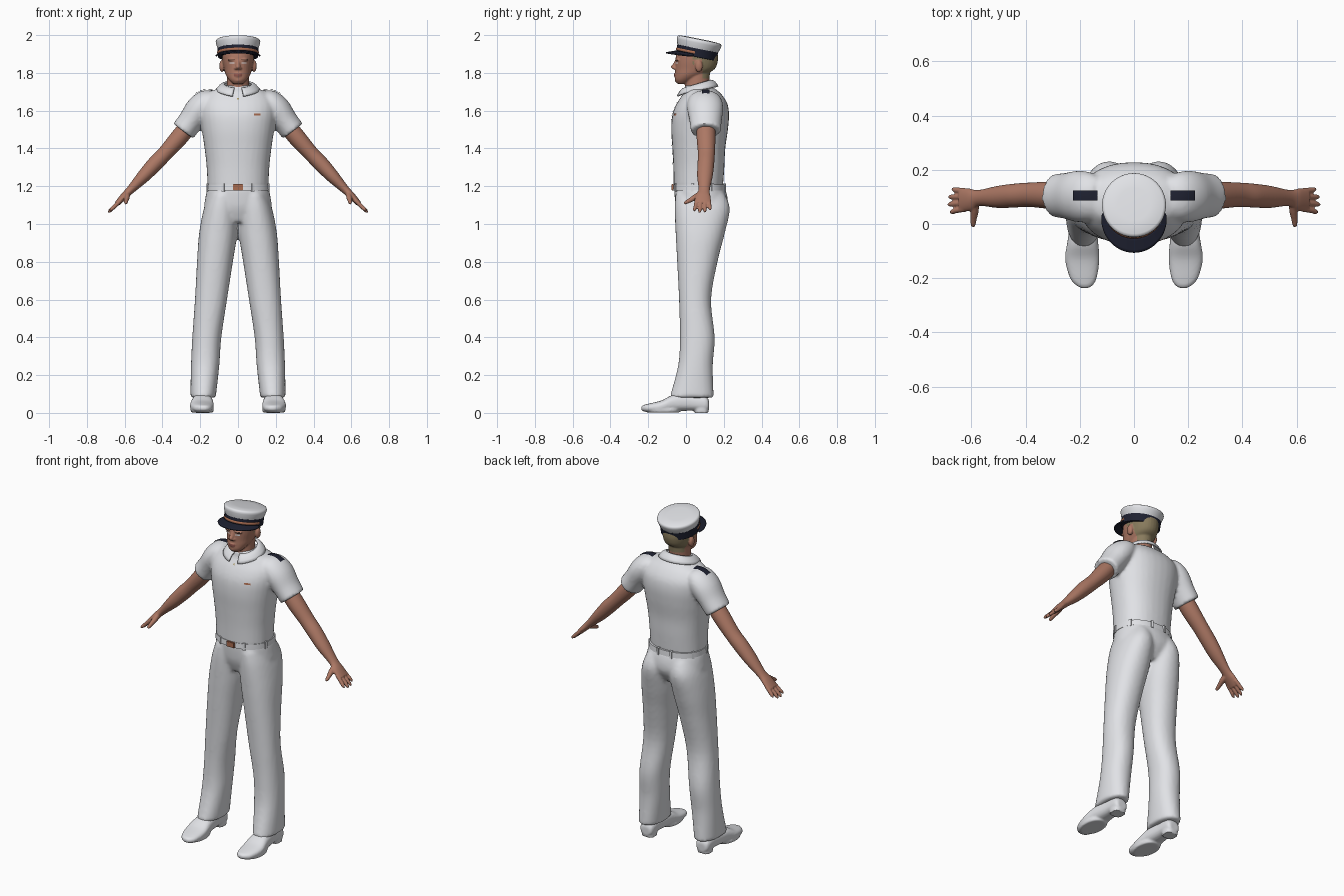
import bpy, bmesh, math
from mathutils import Vector, Matrix
from mathutils.bvhtree import BVHTree

if "Cube" in bpy.data.objects:
    bpy.data.objects.remove(bpy.data.objects["Cube"])


def material(name, *rgb):
    m = bpy.data.materials.new(name)
    m.use_nodes = True
    m.diffuse_color = (*rgb, 1)
    bsdf = m.node_tree.nodes["Principled BSDF"]
    bsdf.inputs["Base Color"].default_value = (*rgb, 1)
    bsdf.inputs["Roughness"].default_value = 0.7
    return m


WHITE = material("white cloth", 0.75, 0.76, 0.79)
SKIN = material("skin", 0.42, 0.19, 0.13)
HAIR = material("khaki hair", 0.25, 0.2, 0.11)
NAVY = material("navy", 0.013, 0.015, 0.03)
GOLD = material("gold", 0.42, 0.33, 0.14)
COPPER = material("copper", 0.4, 0.15, 0.08)
DARK = material("dark brown", 0.06, 0.03, 0.02)
LIP = material("lip", 0.3, 0.1, 0.08)
X, Y, Z = Vector((1, 0, 0)), Vector((0, 1, 0)), Vector((0, 0, 1))


def tube(bm, rows, axis=None, side=Y, power=2, sx=1, n=32, sub=5):
    """Closed loft through rows of (x, y, z, radius, radius along side)."""
    rows = [Vector(r) for r in rows]
    pts = []
    for i in range(len(rows) - 1):
        p0, p1, p2, p3 = (rows[min(max(k, 0), len(rows) - 1)] for k in range(i - 1, i + 3))
        for s in range(sub):
            t = s / sub
            pts.append(p1 + (p2 - p0) * t / 2 + (p0 * 2 - p1 * 5 + p2 * 4 - p3) * t * t / 2
                       + (p1 * 3 - p0 - p2 * 3 + p3) * t ** 3 / 2)
    pts.append(rows[-1])
    rings = []
    for i, p in enumerate(pts):
        c = Vector(p[:3])
        tan = axis or (Vector(pts[min(i + 1, len(pts) - 1)][:3])
                       - Vector(pts[max(i - 1, 0)][:3])).normalized()
        b = (side - tan * side.dot(tan)).normalized()
        a = b.cross(tan)
        ring = []
        for k in range(n):
            w = 2 * math.pi * k / n
            u, v = (math.copysign(abs(q) ** (2 / power), q) for q in (math.cos(w), math.sin(w)))
            q = c + a * u * p[3] + b * v * p[4]
            ring.append(bm.verts.new((q.x * sx, q.y, q.z)))
        rings.append(ring)
    for r, s in zip(rings, rings[1:]):
        for k in range(n):
            bm.faces.new((r[k], r[(k + 1) % n], s[(k + 1) % n], s[k]))
    bm.faces.new(rings[0])
    bm.faces.new(rings[-1])


def ball(bm, centre, size):
    bmesh.ops.create_icosphere(bm, subdivisions=3, radius=1,
                               matrix=Matrix.Translation(centre) @ Matrix.Diagonal((*size, 1)))


def grid(bm, f, nu, nv):
    """Sheet of nu x nv cells through the points f(u, v)."""
    vs = [[bm.verts.new(f(i / nu, j / nv)) for j in range(nv + 1)] for i in range(nu + 1)]
    return [bm.faces.new((vs[i][j], vs[i + 1][j], vs[i + 1][j + 1], vs[i][j + 1]))
            for i in range(nu) for j in range(nv)]


def finish(bm, name, *mats, voxel=0, smooth=4, thick=0, recalc=True):
    if recalc:
        bmesh.ops.recalc_face_normals(bm, faces=bm.faces)
    me = bpy.data.meshes.new(name)
    bm.to_mesh(me)
    bm.free()
    ob = bpy.data.objects.new(name, me)
    bpy.context.collection.objects.link(ob)
    if voxel:  # fuse overlapping volumes into one skin
        r = ob.modifiers.new("fuse", "REMESH")
        r.mode, r.voxel_size = "VOXEL", voxel
        s = ob.modifiers.new("soften", "SMOOTH")
        s.factor, s.iterations = 0.5, smooth
        dg = bpy.context.evaluated_depsgraph_get()
        me = bpy.data.meshes.new_from_object(ob.evaluated_get(dg))
        ob.modifiers.clear()
        ob.data = me
        me.name = name
    if thick:
        ob.modifiers.new("thickness", "SOLIDIFY").thickness = thick
    me.materials.clear()
    for m in mats:
        me.materials.append(m)
    for p in me.polygons:
        p.use_smooth = True
    me.set_sharp_from_angle(angle=math.radians(45))
    return ob


def surface(ob):
    return BVHTree.FromPolygons([v.co for v in ob.data.vertices],
                                [p.vertices[:] for p in ob.data.polygons])


def patch(name, tree, origin, u, v, d, mats, nu=8, nv=3, rule=None, lift=0.003):
    """Thin plate laid onto a surface by projecting a grid along d."""
    bm = bmesh.new()

    def f(i, j):
        p = Vector(origin) + u * i + v * j
        hit, nor, _, _ = tree.ray_cast(p, d)
        return hit - d * lift if hit else p
    for k, face in enumerate(grid(bm, f, nu, nv)):
        face.normal_update()
        if face.normal.dot(d) > 0:
            face.normal_flip()
        face.material_index = rule(k // nv, k % nv) if rule else 0
    return finish(bm, name, *mats, recalc=False)


# Trousers: pelvis and two legs fused
bm = bmesh.new()
tube(bm, [(0, .075, 1.01, .15, .1), (0, .083, 1.08, .178, .135), (0, .08, 1.14, .173, .14),
          (0, .071, 1.195, .162, .133)], Z, power=2.2)
for sx in (1, -1):
    tube(bm, [(.185, .03, .08, .067, .117), (.174, .05, .25, .075, .092), (.165, .06, .4, .077, .092),
              (.143, .048, .6, .085, .085), (.122, .06, .8, .095, .107), (.105, .075, .95, .101, .13),
              (.091, .086, 1.08, .09, .146), (.08, .075, 1.16, .07, .13)], Z, power=2.2, sx=sx)
finish(bm, "trousers", WHITE, voxel=.011)

# Shirt: torso and short sleeves fused
bm = bmesh.new()
tube(bm, [(0, .065, 1.19, .161, .13), (0, .068, 1.3, .166, .135), (0, .068, 1.4, .177, .14),
          (0, .072, 1.5, .192, .15), (0, .078, 1.58, .203, .15), (0, .085, 1.64, .2, .133),
          (0, .085, 1.69, .165, .1), (0, .07, 1.72, .1, .078), (0, .062, 1.735, .07, .066)], Z, power=2.25)
for sx in (1, -1):
    tube(bm, [(.13, .1, 1.675, .04, .07), (.165, .1, 1.65, .064, .09), (.205, .102, 1.608, .073, .095),
              (.25, .104, 1.545, .067, .085), (.29, .105, 1.492, .066, .08)], sx=sx)
shirt = finish(bm, "shirt", WHITE, voxel=.01)
cloth = surface(shirt)

# Shirt trim: placket, buttons, ribbon and shoulder boards
patch("placket", cloth, (-.014, -.4, 1.215), X * .028, Z * .47, Y, [WHITE], 2, 24)
for k in range(6):
    z = 1.66 - k * .075
    patch("button", cloth, (-.004, -.4, z), X * .008, Z * .008, Y, [GOLD if k < 1 else WHITE], 2, 2, lift=.006)
patch("ribbon", cloth, (.085, -.4, 1.575), X * .035, Z * .01, Y, [COPPER, GOLD], 6, 1, lambda i, j: i % 2)
for sx, side in ((1, "left"), (-1, "right")):
    patch(side + "_shoulder_board", cloth, (sx * .135, .086, 1.9), X * sx * .09, Y * .038, -Z,
          [NAVY, GOLD], 14, 5, lambda i, j: int(i in (9, 11, 13) or (i > 7 and j == 2)), lift=.006)

# Collar: folded sheet, open at the front
bm = bmesh.new()


def collar(u, v):
    t = math.radians(14 + 332 * u)
    back = (1 - math.cos(t)) / 2
    point = max(0, math.cos(t)) ** 4
    r = .07 + .036 * v
    z = 1.722 + .042 * back - v * (.034 + .012 * point) + .01 * math.sin(math.pi * v)
    return (r * math.sin(t) * (1.03 + .1 * v), .06 - (r + .006 * v) * math.cos(t), z)


grid(bm, collar, 40, 5)
finish(bm, "collar", WHITE, thick=.008)

# Belt, loops and buckle
bm = bmesh.new()
tube(bm, [(0, .07, 1.178, .166, .139), (0, .07, 1.21, .165, .137)], Z, power=2.25, n=64, sub=1)
belt = finish(bm, "belt", WHITE)
bm = bmesh.new()
for deg in (28, 75, 120, 165, 195, 240, 285, 332):
    t = math.radians(deg)
    place = Matrix.Translation((.163 * math.sin(t), .07 - .137 * math.cos(t), 1.194)) @ Matrix.Rotation(t, 4, "Z")
    bmesh.ops.create_cube(bm, size=1, matrix=place @ Matrix.Diagonal((.014, .018, .042, 1)))
finish(bm, "belt_loops", WHITE)
bm = bmesh.new()
bmesh.ops.create_cube(bm, size=1, matrix=Matrix.Translation((0, -.07, 1.194)) @ Matrix.Diagonal((.052, .012, .034, 1)))
bmesh.ops.bevel(bm, geom=bm.edges[:], offset=.003, segments=2, affect="EDGES")
finish(bm, "buckle", COPPER)

for sx, side in ((1, "left"), (-1, "right")):
    # Arm with hand, fingers and thumb fused
    bm = bmesh.new()
    tube(bm, [(.23, .104, 1.56, .045, .05), (.31, .106, 1.46, .047, .05), (.385, .108, 1.375, .041, .045),
              (.44, .105, 1.318, .041, .044), (.5, .1, 1.253, .035, .041), (.57, .096, 1.18, .022, .03),
              (.605, .09, 1.145, .019, .041), (.64, .088, 1.108, .014, .044)], sx=sx, sub=6)
    for k, tip in enumerate((.008, .0, .002, .014)):
        y = .055 + k * .0225
        end = .686 - tip
        tube(bm, [(.622, y, 1.125, .011, .0105), (.655, y * 1.1 - .01, 1.092, .011, .0105),
                  (end - .008, y * 1.22 - .022, 1.07 + tip, .0095, .009),
                  (end, y * 1.25 - .025, 1.06 + tip, .004, .004)], sx=sx, n=12)
    tube(bm, [(.585, .085, 1.16, .013, .02), (.588, .05, 1.142, .015, .016), (.592, .02, 1.125, .012, .012),
              (.594, -.004, 1.112, .009, .009), (.595, -.01, 1.108, .004, .004)], side=Z, sx=sx, n=14)
    finish(bm, side + "_arm", SKIN, voxel=.0042, smooth=3)

    # Shoe with a low heel
    bm = bmesh.new()
    tube(bm, [(.186, .122, .04, .026, .022), (.186, .105, .048, .042, .038), (.187, .03, .055, .046, .043),
              (.189, -.06, .053, .056, .045), (.191, -.13, .035, .063, .031), (.187, -.2, .026, .049, .022),
              (.183, -.228, .025, .028, .015), (.182, -.237, .025, .01, .006)], Y, Z, 2.5, sx)
    tube(bm, [(.186, .082, 0, .04, .037), (.186, .082, .03, .041, .039)], Z, Y, 2.6, sx)
    tube(bm, [(.19, -.12, .002, .058, .085), (.19, -.12, .02, .062, .095)], Z, Y, 2.2, sx)
    finish(bm, side + "_shoe", WHITE, voxel=.006, smooth=2)

# Head: skull, neck, nose, brow, lips and ears fused, hair chosen by position
bm = bmesh.new()
tube(bm, [(0, -.02, 1.742, .026, .026), (0, -.008, 1.762, .047, .05), (0, .02, 1.79, .065, .078),
          (0, .047, 1.82, .074, .104), (0, .056, 1.86, .082, .112), (0, .058, 1.9, .084, .11),
          (0, .06, 1.93, .078, .1)], Z, power=2.15)
tube(bm, [(0, .062, 1.65, .07, .07), (0, .058, 1.72, .06, .064), (0, .062, 1.81, .058, .066)], Z)
tube(bm, [(0, -.05, 1.868, .008, .008), (0, -.057, 1.85, .01, .01), (0, -.065, 1.832, .013, .016),
          (0, -.055, 1.818, .015, .012)], Z, n=16)
ball(bm, (0, -.054, 1.793), (.022, .011, .005))
ball(bm, (0, -.053, 1.783), (.019, .011, .005))
ball(bm, (0, -.042, 1.762), (.022, .018, .014))
for sx in (1, -1):
    ball(bm, (sx * .03, -.043, 1.869), (.026, .014, .007))
    ball(bm, (sx * .012, -.057, 1.824), (.008, .012, .007))
    ball(bm, (sx * .085, .068, 1.836), (.014, .02, .032))
head = finish(bm, "head", SKIN, HAIR, voxel=.0045, smooth=3)
for p in head.data.polygons:
    c = p.center
    ear = abs(c.x) > .081 and c.y < .09 and c.z < 1.87
    if not ear and c.z > 1.772 and (c.y > .088 or (c.z > 1.845 and c.y > .035)):
        p.material_index = 1
face = surface(head)

# Painted face details
for sx, side in ((1, "left"), (-1, "right")):
    patch(side + "_eye", face, (sx * .018, -.3, 1.849), X * sx * .026, Z * .007, Y, [WHITE, DARK],
          6, 3, lambda i, j: int(i in (2, 3) or j == 2), lift=.0015)
    patch(side + "_eyebrow", face, (sx * .015, -.3, 1.867), X * sx * .034, Z * .005, Y, [DARK], 6, 1, lift=.0015)
patch("lips", face, (-.02, -.3, 1.78), X * .04, Z * .016, Y, [LIP], 8, 4, lift=.001)


# Cap: tilted crown, band, strap and visor
def capped(name, f, nu, nv, mat, thick=0):
    bm = bmesh.new()
    grid(bm, f, nu, nv)
    bmesh.ops.remove_doubles(bm, verts=bm.verts, dist=1e-5)
    ob = finish(bm, name, mat, thick=thick)
    ob.location = (0, .072, 1.977)
    ob.rotation_euler = (-.2, 0, 0)


def turned(profile, half=180):
    def f(u, v):
        r, z = profile[round(v * (len(profile) - 1))]
        t = math.radians(half * (2 * u - 1))
        return (r * math.sin(t), -r * 1.02 * math.cos(t), z)
    return f


crown = [(0, .003), (.06, .003), (.108, 0), (.115, -.004), (.118, -.011), (.117, -.02), (.111, -.04), (.106, -.054)]
capped("cap_crown", turned(crown), 56, len(crown) - 1, WHITE)
band = [(.1, -.046), (.108, -.05), (.107, -.094), (.098, -.095), (0, -.07)]
capped("cap_band", turned(band), 56, len(band) - 1, NAVY)
capped("cap_strap", turned([(.1085, -.066), (.111, -.069), (.111, -.076), (.1085, -.079)], 85), 32, 3, COPPER)


def visor(u, v):
    t = math.radians(82 * (2 * u - 1))
    reach = .053 * v * max(0, math.cos(t)) ** .8
    return ((.106 + reach * .8) * math.sin(t), -(.106 + reach) * math.cos(t),
            -.088 - .02 * v * math.cos(t) - .006 * v * math.sin(t) ** 2)


capped("cap_visor", visor, 32, 5, NAVY, .007)
